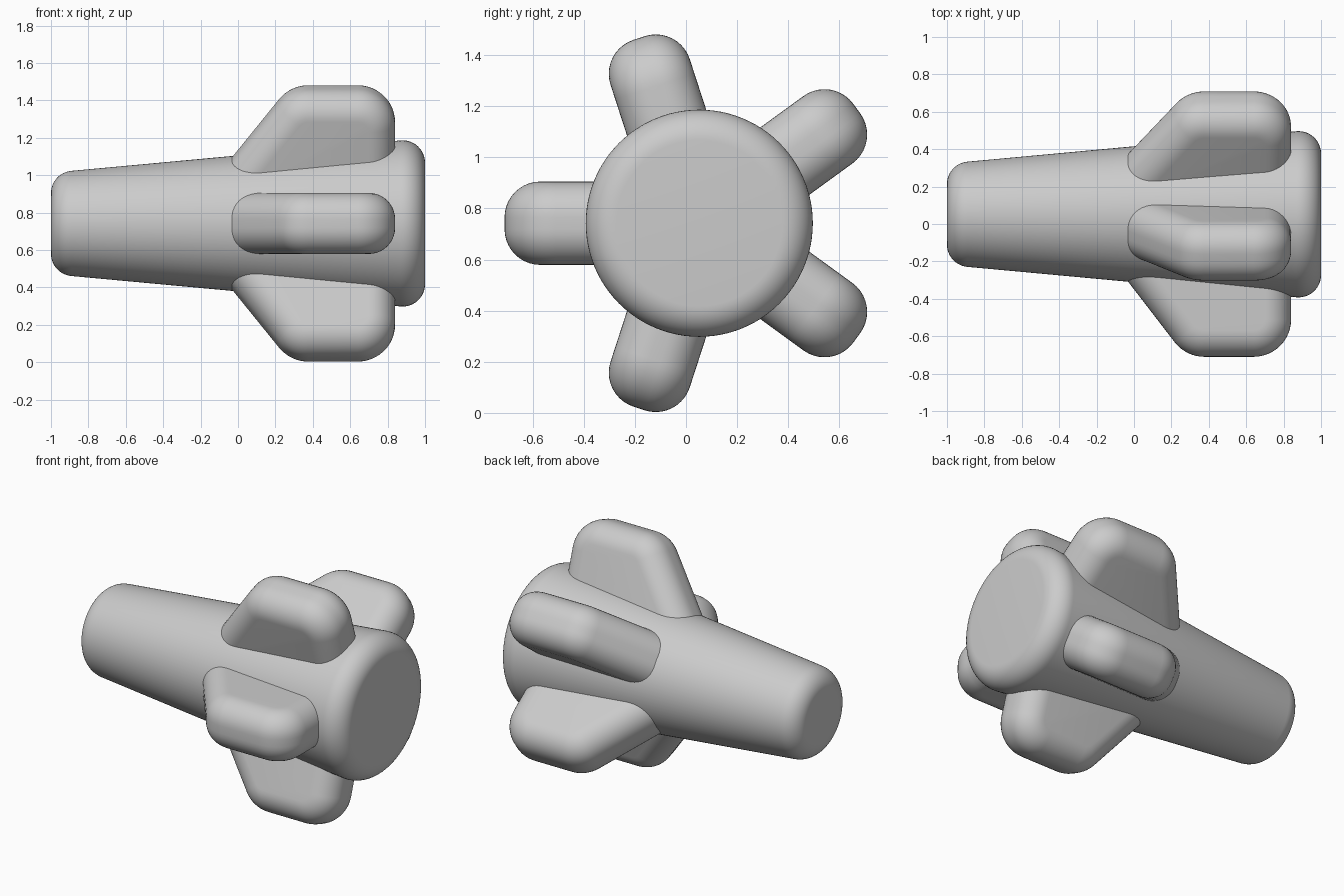
import bpy, bmesh, math

if "Cube" in bpy.data.objects:
    bpy.data.objects.remove(bpy.data.objects["Cube"])

CY, CZ = 0.052, 0.742   # centre line of the body, parallel to x


def arc(cx, cr, q, a0, a1, n):
    return [(cx + q * math.cos(math.radians(a0 + (a1 - a0) * i / n)),
             cr + q * math.sin(math.radians(a0 + (a1 - a0) * i / n))) for i in range(n + 1)]


def finish(bm, name):
    bmesh.ops.recalc_face_normals(bm, faces=bm.faces[:])
    me = bpy.data.meshes.new(name)
    bm.to_mesh(me)
    bm.free()
    ob = bpy.data.objects.new(name, me)
    bpy.context.collection.objects.link(ob)
    bpy.ops.object.select_all(action='DESELECT')
    ob.select_set(True)
    bpy.context.view_layer.objects.active = ob
    bpy.ops.object.shade_smooth_by_angle(angle=math.radians(35))
    return ob


def loft(bm, rings):
    loops = [[bm.verts.new(p) for p in ring] for ring in rings]
    n = len(loops[0])
    for a, b in zip(loops, loops[1:]):
        for i in range(n):
            bm.faces.new((a[i], a[(i + 1) % n], b[(i + 1) % n], b[i]))
    bm.faces.new(loops[0])
    bm.faces.new(loops[-1])


# tapered body with rounded ends
R0, R1, F = 0.271, 0.456, 0.12
slope = math.atan((R1 - R0) / 2)
deg = math.degrees(slope)


def fillet_centre(x):
    return x, R0 + (x + 1) * math.tan(slope) - F / math.cos(slope)


profile = (arc(*fillet_centre(-1 + F), F, 180, 90 + deg, 12)
           + arc(*fillet_centre(1 - F), F, 90 + deg, 0, 12))
SEG = 96
bm = bmesh.new()
loft(bm, [[(x, CY + r * math.cos(2 * math.pi * i / SEG), CZ + r * math.sin(2 * math.pi * i / SEG))
           for i in range(SEG)] for x, r in profile])
finish(bm, "body")

# fins: swept outline with all outer edges rounded
CORNER, EDGE, FLAT, BASE = 0.2, 0.14, 0.023, 0.25
SWEEP = 142.4


def fin_outline(inset):
    q = CORNER - inset
    pts = arc(0.64, 0.562, q, 0, 90, 12) + arc(0.376, 0.562, q, 90, SWEEP, 8)
    x, r = pts[-1]
    drop = (r - BASE) / math.tan(math.radians(SWEEP - 90))
    tip = x - (r - BASE) * math.tan(math.radians(180 - SWEEP))
    return [(0.64 + q, BASE)] + pts + [(tip, BASE)]


def fin_rings():
    N = 10
    side = [(FLAT + EDGE * math.sin(t), EDGE * (1 - math.cos(t)))
            for t in (math.pi / 2 * i / N for i in range(N + 1))]
    layers = [(-h, d) for h, d in reversed(side)] + side
    return [[(x, r, h) for x, r in fin_outline(d)] for h, d in layers]


for k in range(5):
    a = math.radians(180 + 72 * k)
    c, s = math.cos(a), math.sin(a)
    bm = bmesh.new()
    loft(bm, [[(x, CY + r * c - h * s, CZ + r * s + h * c) for x, r, h in ring]
              for ring in fin_rings()])
    finish(bm, f"fin_{k + 1}")
